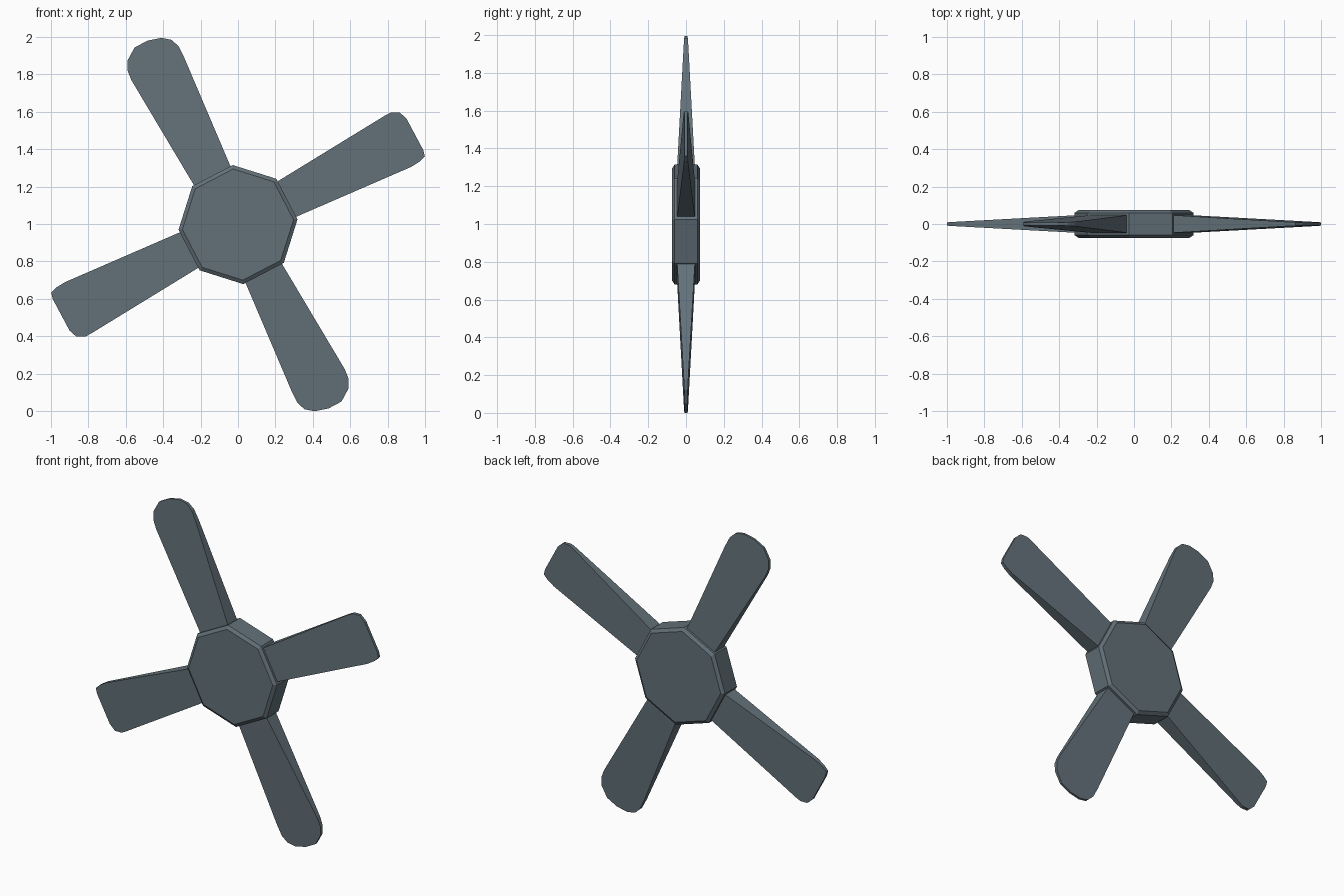
import bpy, bmesh, math
from mathutils import Vector

if "Cube" in bpy.data.objects:
    bpy.data.objects.remove(bpy.data.objects["Cube"])

mat = bpy.data.materials.new("slate grey")
mat.diffuse_color = (0.125, 0.165, 0.19, 1)
mat.use_nodes = True
mat.node_tree.nodes["Principled BSDF"].inputs["Base Color"].default_value = mat.diffuse_color
CZ = 1.005  # hub centre height


def make_object(name, bm):
    bmesh.ops.recalc_face_normals(bm, faces=bm.faces)
    me = bpy.data.meshes.new(name)
    bm.to_mesh(me)
    bm.free()
    ob = bpy.data.objects.new(name, me)
    me.materials.append(mat)
    bpy.context.collection.objects.link(ob)
    return ob


def bridge(bm, a, b):
    n = len(a)
    for i in range(n):
        bm.faces.new((a[i], a[(i + 1) % n], b[(i + 1) % n], b[i]))


# Hub: octagonal plate with chamfered rims
bm = bmesh.new()
rings = []
for y, r in ((-0.074, 0.298), (-0.06, 0.319), (0.06, 0.319), (0.074, 0.298)):
    rings.append([bm.verts.new((r * math.cos(math.radians(5 + 45 * i)), y,
                                CZ + r * math.sin(math.radians(5 + 45 * i))))
                  for i in range(8)])
for a, b in zip(rings, rings[1:]):
    bridge(bm, a, b)
bm.faces.new(rings[0])
bm.faces.new(rings[-1])
make_object("hub", bm)

# Blade outlines relative to the hub centre (x, z), from root round the tip
round_tip = [(-0.233, 0.213), (-0.57, 0.772), (-0.59, 0.822), (-0.59, 0.876),
             (-0.553, 0.945), (-0.484, 0.982), (-0.41, 0.997), (-0.356, 0.987),
             (-0.318, 0.953), (-0.286, 0.889), (-0.045, 0.311)]
square_tip = [(0.21, 0.225), (0.783, 0.581), (0.815, 0.598), (0.863, 0.599),
              (0.90, 0.566), (0.99, 0.397), (0.998, 0.363), (0.97, 0.336),
              (0.925, 0.308), (0.313, 0.047)]


# Blade: wedge that thins evenly from root to tip
def blade(name, outline, angle, sign):
    d = Vector((math.cos(math.radians(angle)), math.sin(math.radians(angle))))
    pts = [Vector(p) for p in outline]
    pts[0] -= d * 0.06
    pts[-1] -= d * 0.06
    bm = bmesh.new()
    front, back = [], []
    for p in pts:
        t = 0.047 - (p.dot(d) - 0.29) * 0.05
        front.append(bm.verts.new((sign * p.x, -t, CZ + sign * p.y)))
        back.append(bm.verts.new((sign * p.x, t, CZ + sign * p.y)))
    bridge(bm, front, back)
    bm.faces.new(front)
    bm.faces.new(back)
    make_object(name, bm)


blade("upper_blade", round_tip, 117.5, 1)
blade("lower_blade", round_tip, 117.5, -1)
blade("right_blade", square_tip, 27.5, 1)
blade("left_blade", square_tip, 27.5, -1)

# Rest exactly on the ground
low = min(v.co.z for o in bpy.data.objects for v in o.data.vertices)
for o in bpy.data.objects:
    for v in o.data.vertices:
        v.co.z -= low
